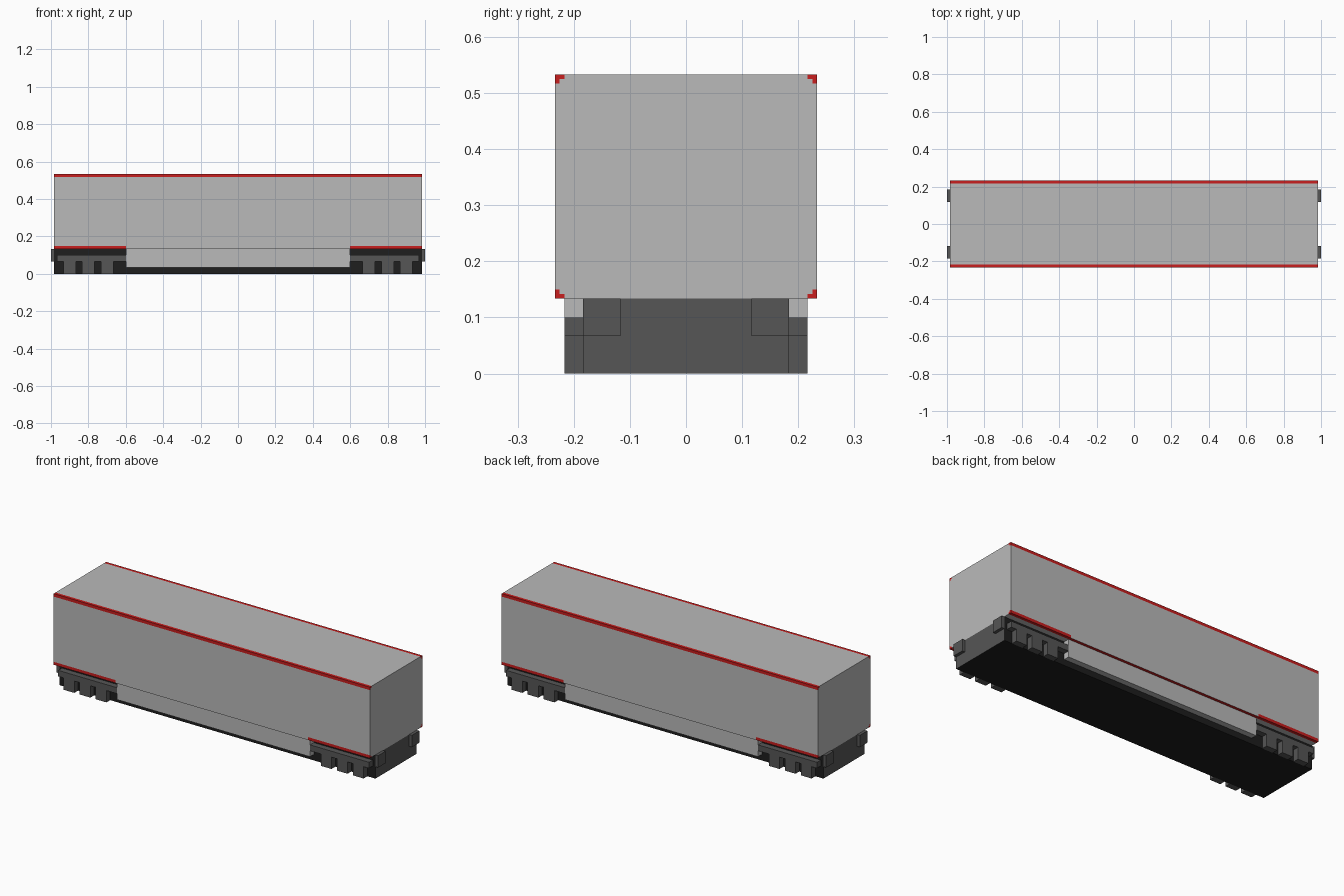
import bpy, bmesh

cube = bpy.data.objects.get("Cube")
if cube:
    bpy.data.objects.remove(cube, do_unlink=True)

U = 1 / 60  # modelling unit: the wagon is 120 units long


def material(name, rgb):
    m = bpy.data.materials.new(name)
    m.use_nodes = True
    m.diffuse_color = (*rgb, 1)
    m.node_tree.nodes["Principled BSDF"].inputs["Base Color"].default_value = (*rgb, 1)
    return m


GREY = material("light_grey", (0.49, 0.49, 0.49))
RED = material("red", (0.58, 0.013, 0.013))
DARK = material("dark_grey", (0.093, 0.093, 0.093))
BLACK = material("black", (0.013, 0.013, 0.013))


def prism(name, profile, axis, lo, hi, mat, second=None, rule=None):
    """Extrude a 2D profile along x (profile is y, z) or y (profile is x, z).
    Faces whose normal passes the rule get the second material."""
    def place(p, t):
        co = (t, p[0], p[1]) if axis == "x" else (p[0], t, p[1])
        return [c * U for c in co]
    bm = bmesh.new()
    face = bm.faces.new([bm.verts.new(place(p, lo)) for p in profile])
    ext = bmesh.ops.extrude_face_region(bm, geom=[face])
    shift = [c * U for c in ((hi - lo, 0, 0) if axis == "x" else (0, hi - lo, 0))]
    bmesh.ops.translate(bm, vec=shift,
                        verts=[g for g in ext["geom"] if isinstance(g, bmesh.types.BMVert)])
    bmesh.ops.recalc_face_normals(bm, faces=bm.faces[:])
    mesh = bpy.data.meshes.new(name)
    mesh.materials.append(mat)
    if second:
        mesh.materials.append(second)
        bm.normal_update()
        for f in bm.faces:
            f.material_index = int(rule(f.normal))
    bm.to_mesh(mesh)
    bm.free()
    ob = bpy.data.objects.new(name, mesh)
    bpy.context.collection.objects.link(ob)
    return ob


def box(name, x, y, z, mat, second=None, rule=None):
    (y0, y1), (z0, z1) = sorted(y), z
    x0, x1 = sorted(x)
    return prism(name, [(y0, z0), (y1, z0), (y1, z1), (y0, z1)], "x", x0, x1, mat, second, rule)


# Container body, with stepped corner notches for the trims
corner = [(14, 31), (13.5, 31), (13.5, 31.5), (13, 31.5), (13, 32)]
quarter = [(y, z - 20) for y, z in corner]
section = (quarter + [(-y, z) for y, z in reversed(quarter)]
           + [(-y, -z) for y, z in quarter] + [(y, -z) for y, z in reversed(quarter)])
prism("body", [(y, z + 20) for y, z in section], "x", -59, 59, GREY)

# Red angle trims along the long edges
for side, s in (("left", 1), ("right", -1)):
    s = -s  # front faces -y
    label = "front" if s < 0 else "back"
    angle = corner + [(14, 32)]
    top = [(s * y, z) for y, z in angle]
    low = [(s * y, 40 - z) for y, z in angle]
    prism(label + "_top_trim", top, "x", -59, 59, RED)
    prism(label + "_lower_trim_right", low, "x", -59, -36, RED)
    prism(label + "_lower_trim_left", low, "x", 36, 59, RED)
    # the middle stretch is grey on its outer face
    prism(label + "_lower_trim_middle", low, "x", -36, 36, RED, GREY,
          lambda n, s=s: n.y * s > 0.5)
    # Side skirt between the bogies
    box(label + "_skirt", (-36, 36), (s * 11, s * 13), (2, 8), GREY)

# Underframe: black, with dark grey ends
box("underframe", (-59, 59), (-11, 11), (0, 8), BLACK, DARK, lambda n: abs(n.x) > 0.5)

# Bogie side frames: a beam with three legs
bogie = [(36, 4), (40, 4), (40, 0), (44, 0), (44, 4), (46, 4), (46, 0), (50, 0),
         (50, 4), (52, 4), (52, 0), (56, 0), (56, 4), (58, 4), (58, 6), (36, 6)]
for end, e in (("left", 1), ("right", -1)):
    for face, s in (("front", -1), ("back", 1)):
        lo, hi = sorted((s * 11, s * 13))
        prism(f"bogie_{end}_{face}", [(e * x, z) for x, z in bogie], "y", lo, hi, DARK)
        # Buffer plates on the ends
        box(f"buffer_{end}_{face}", (e * 59, e * 60), (s * 7, s * 11), (4, 8), DARK)
